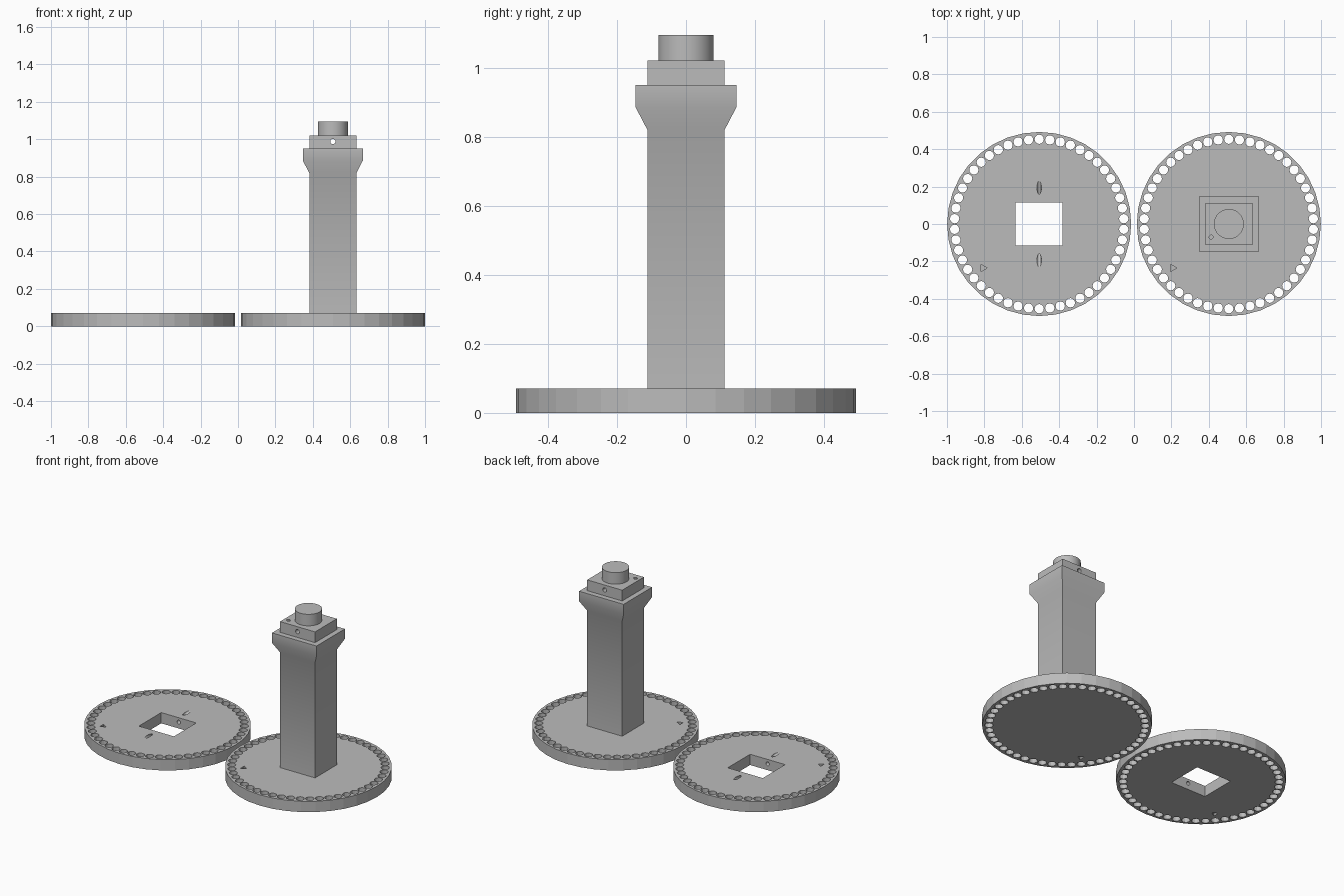
import bpy, bmesh, math
from mathutils import Matrix, Vector

if "Cube" in bpy.data.objects:
    bpy.data.objects.remove(bpy.data.objects["Cube"])

grey = bpy.data.materials.new("plain grey")
grey.use_nodes = True
grey.diffuse_color = (0.5, 0.5, 0.5, 1)
grey.node_tree.nodes["Principled BSDF"].inputs["Base Color"].default_value = (0.5, 0.5, 0.5, 1)

CX, R, T = 0.507, 0.492, 0.07      # plate offset, radius, thickness
HX, HY = 0.126, 0.112              # half size of the column


def finish(name, bm):
    mesh = bpy.data.meshes.new(name)
    bmesh.ops.recalc_face_normals(bm, faces=bm.faces[:])
    bm.to_mesh(mesh)
    bm.free()
    mesh.materials.append(grey)
    ob = bpy.data.objects.new(name, mesh)
    bpy.context.collection.objects.link(ob)
    return ob


def cyl(bm, center, radius, length, sides, axis=(0, 0, 1), turn=0.0):
    rot = Vector((0, 0, 1)).rotation_difference(Vector(axis)).to_matrix().to_4x4()
    m = Matrix.Translation(center) @ rot @ Matrix.Rotation(turn, 4, "Z")
    bmesh.ops.create_cone(bm, cap_ends=True, segments=sides, radius1=radius,
                          radius2=radius, depth=length, matrix=m)


def box(bm, center, size):
    bmesh.ops.create_cube(bm, size=1, matrix=Matrix.Translation(center) @ Matrix.Diagonal((*size, 1)))


def cut(ob, bm):
    """Subtract the cutter shapes in bm and bake the result."""
    cutter = finish("cutter", bm)
    cutter.hide_render = True
    mod = ob.modifiers.new("cut", "BOOLEAN")
    mod.operation, mod.solver, mod.object = "DIFFERENCE", "EXACT", cutter
    dg = bpy.context.evaluated_depsgraph_get()
    mesh = bpy.data.meshes.new_from_object(ob.evaluated_get(dg))
    ob.modifiers.clear()
    ob.data = mesh
    bpy.data.objects.remove(cutter)


def smooth(ob, angle):
    bpy.ops.object.select_all(action="DESELECT")
    ob.select_set(True)
    bpy.context.view_layer.objects.active = ob
    bpy.ops.object.shade_smooth_by_angle(angle=math.radians(angle))


def plate(name, x):
    """Round plate with a ring of through holes and a small arrow mark on both faces."""
    bm = bmesh.new()
    cyl(bm, (x, 0, T / 2), R, T, 36)
    ob = finish(name, bm)
    bm = bmesh.new()
    for i in range(50):
        a = math.pi / 2 + math.tau * i / 50
        cyl(bm, (x + 0.453 * math.cos(a), 0.453 * math.sin(a), T / 2), 0.025, 0.2, 12)
    for z in (0, T):
        cyl(bm, (x - 0.3, -0.235, z), 0.022, 0.03, 3, turn=-math.pi / 2)
    cut(ob, bm)
    return ob


# Two plates; the upper one has a square socket
base_plate = plate("base_plate", CX)
top_plate = plate("top_plate", -CX)
bm = bmesh.new()
box(bm, (-CX, 0, T / 2), (2 * HX, 2 * HY + 0.006, 0.2))
cut(top_plate, bm)

# Slanted screw holes from the plate top into the socket
for s in (1, -1):
    bm = bmesh.new()
    cyl(bm, (-CX, s * 0.195, T), 0.012, 0.26, 16, axis=(0, s * 0.94, 0.34))
    cut(top_plate, bm)

# Column flaring into a collar
bm = bmesh.new()
rings = []
for z, grow in ((T, 0), (0.82, 0), (0.885, 0.034), (0.95, 0.034)):
    rings.append([bm.verts.new((CX + sx * (HX + grow), sy * (HY + grow), z))
                  for sx, sy in ((-1, -1), (1, -1), (1, 1), (-1, 1))])
for lo, hi in zip(rings, rings[1:]):
    for i in range(4):
        j = (i + 1) % 4
        bm.faces.new((lo[i], lo[j], hi[j], hi[i]))
bm.faces.new(rings[0])
bm.faces.new(rings[-1])
smooth(finish("column", bm), 30)

# Tenon with a cross hole and a small pin hole
bm = bmesh.new()
box(bm, (CX, 0, 0.985), (2 * HX, 2 * HY, 0.07))
tenon = finish("tenon", bm)
bm = bmesh.new()
cyl(bm, (CX, 0, 0.988), 0.014, 0.6, 16, axis=(0, 1, 0))
cut(tenon, bm)
bm = bmesh.new()
cyl(bm, (CX - 0.095, -0.07, 1.02), 0.014, 0.06, 4)
cut(tenon, bm)

# Round peg on top
bm = bmesh.new()
cyl(bm, (CX, 0, 1.0575), 0.08, 0.075, 40)
smooth(finish("peg", bm), 30)
